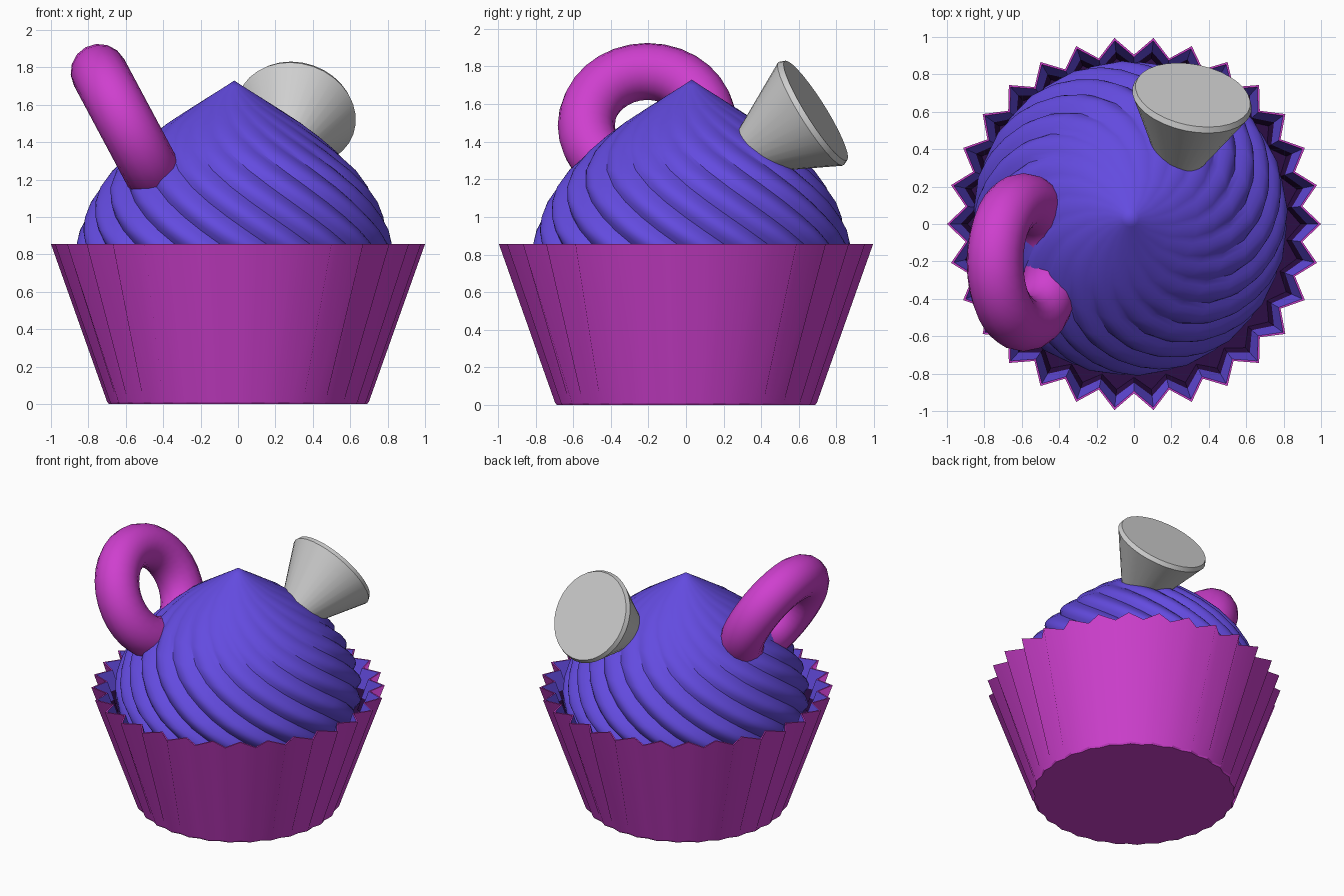
import bpy, bmesh, math
from mathutils import Vector

if "Cube" in bpy.data.objects:
    bpy.data.objects.remove(bpy.data.objects["Cube"])


def material(name, rgb):
    m = bpy.data.materials.new(name)
    m.diffuse_color = (*rgb, 1)
    m.use_nodes = True
    m.node_tree.nodes["Principled BSDF"].inputs["Base Color"].default_value = m.diffuse_color
    return m


MAGENTA = material("magenta", (0.62, 0.05, 0.62))
BLUE = material("blue violet", (0.125, 0.07, 0.74))
DARK = material("dark purple", (0.025, 0.004, 0.06))
GREY = material("light grey", (0.62, 0.62, 0.62))


def finish(name, bm, mats, smooth_angle=None):
    bmesh.ops.recalc_face_normals(bm, faces=bm.faces)
    me = bpy.data.meshes.new(name)
    bm.to_mesh(me)
    bm.free()
    ob = bpy.data.objects.new(name, me)
    bpy.context.collection.objects.link(ob)
    for m in mats:
        me.materials.append(m)
    if smooth_angle:
        bpy.ops.object.select_all(action='DESELECT')
        ob.select_set(True)
        bpy.context.view_layer.objects.active = ob
        bpy.ops.object.shade_smooth_by_angle(angle=math.radians(smooth_angle))
    return ob


def bridge(bm, a, b, mat=0, smooth=False):
    n = len(a)
    for i in range(n):
        j = (i + 1) % n
        f = bm.faces.new((a[i], a[j], b[j], b[i]))
        f.material_index = mat
        f.smooth = smooth


# Fluted paper cup with a lip lining and a dark inside
FLUTES = 30


def flute_ring(bm, tip, valley, z):
    ring = []
    for i in range(FLUTES * 2):
        a = math.pi * i / FLUTES
        r = valley if i % 2 else tip
        ring.append(bm.verts.new((r * math.cos(a), r * math.sin(a), z)))
    return ring


bm = bmesh.new()
base = flute_ring(bm, 0.69, 0.675, 0)
foot = flute_ring(bm, 0.70, 0.68, 0.012)
rim = flute_ring(bm, 1.0, 0.905, 0.855)
lip = flute_ring(bm, 0.985, 0.893, 0.855)
band = flute_ring(bm, 0.925, 0.848, 0.72)
floor = flute_ring(bm, 0.89, 0.82, 0.63)
bm.faces.new(base)
bridge(bm, base, foot)
bridge(bm, foot, rim, 0, True)
bridge(bm, rim, lip)
bridge(bm, lip, band, 1)
bridge(bm, band, floor, 2)
bm.faces.new(floor).material_index = 2
for ring in (base, foot, rim, lip):
    for i, v in enumerate(ring):
        bm.edges.get((v, ring[(i + 1) % len(ring)])).smooth = False
finish("paper_cup", bm, [MAGENTA, BLUE, DARK])

# Swirled icing dome: twisted rounded lobes with sharp valleys
PROFILE = [(0.63, 0.80), (0.75, 0.83), (0.86, 0.835), (0.93, 0.82), (1.0, 0.795),
           (1.08, 0.76), (1.16, 0.715), (1.25, 0.645), (1.35, 0.545), (1.43, 0.45),
           (1.5, 0.36), (1.58, 0.235), (1.65, 0.125), (1.70, 0.045)]
LOBES, PER = 20, 6
bm = bmesh.new()
rings = []
for z, r in PROFILE:
    twist = -math.radians(115) * (z - 0.63) / 1.1
    depth = 0.045 * min(1, r / 0.7) ** 1.5
    ring = []
    for i in range(LOBES * PER):
        a = 2 * math.pi * i / (LOBES * PER)
        rr = r * (1 - depth + depth * 1.2 * abs(math.sin(a * LOBES / 2)))
        ring.append(bm.verts.new((-0.02 + rr * math.cos(a + twist),
                                  0.03 + rr * math.sin(a + twist), z)))
    rings.append(ring)
for a, b in zip(rings, rings[1:]):
    bridge(bm, a, b)
bm.faces.new(rings[0])
apex = bm.verts.new((-0.02, 0.03, 1.73))
for i, v in enumerate(rings[-1]):
    bm.faces.new((v, rings[-1][(i + 1) % len(rings[-1])], apex))
finish("swirled_icing", bm, [BLUE], 40)

# Ring sweet stuck into the left of the icing
bpy.ops.mesh.primitive_torus_add(major_segments=32, minor_segments=16,
                                 major_radius=0.325, minor_radius=0.152)
ring_ob = bpy.context.object
ring_ob.name = "ring_sweet"
ring_ob.location = (-0.59, -0.205, 1.487)
ring_ob.rotation_euler = Vector((0.88, 0, 0.47)).to_track_quat('Z', 'Y').to_euler()
ring_ob.data.materials.append(MAGENTA)
bpy.ops.object.shade_smooth()

# Tapered plug with a chamfered wide end
bm = bmesh.new()
rings = []
for z, r in [(-0.46, 0.105), (-0.03, 0.325), (0.0, 0.312)]:
    rings.append([bm.verts.new((r * math.cos(2 * math.pi * i / 32),
                                r * math.sin(2 * math.pi * i / 32), z)) for i in range(32)])
for a, b in zip(rings, rings[1:]):
    bridge(bm, a, b)
bm.faces.new(rings[0])
bm.faces.new(rings[-1])
plug = finish("tapered_plug", bm, [GREY], 25)
plug.location = (0.315, 0.69, 1.565)
plug.rotation_euler = Vector((0.17, 0.83, 0.52)).to_track_quat('Z', 'Y').to_euler()
